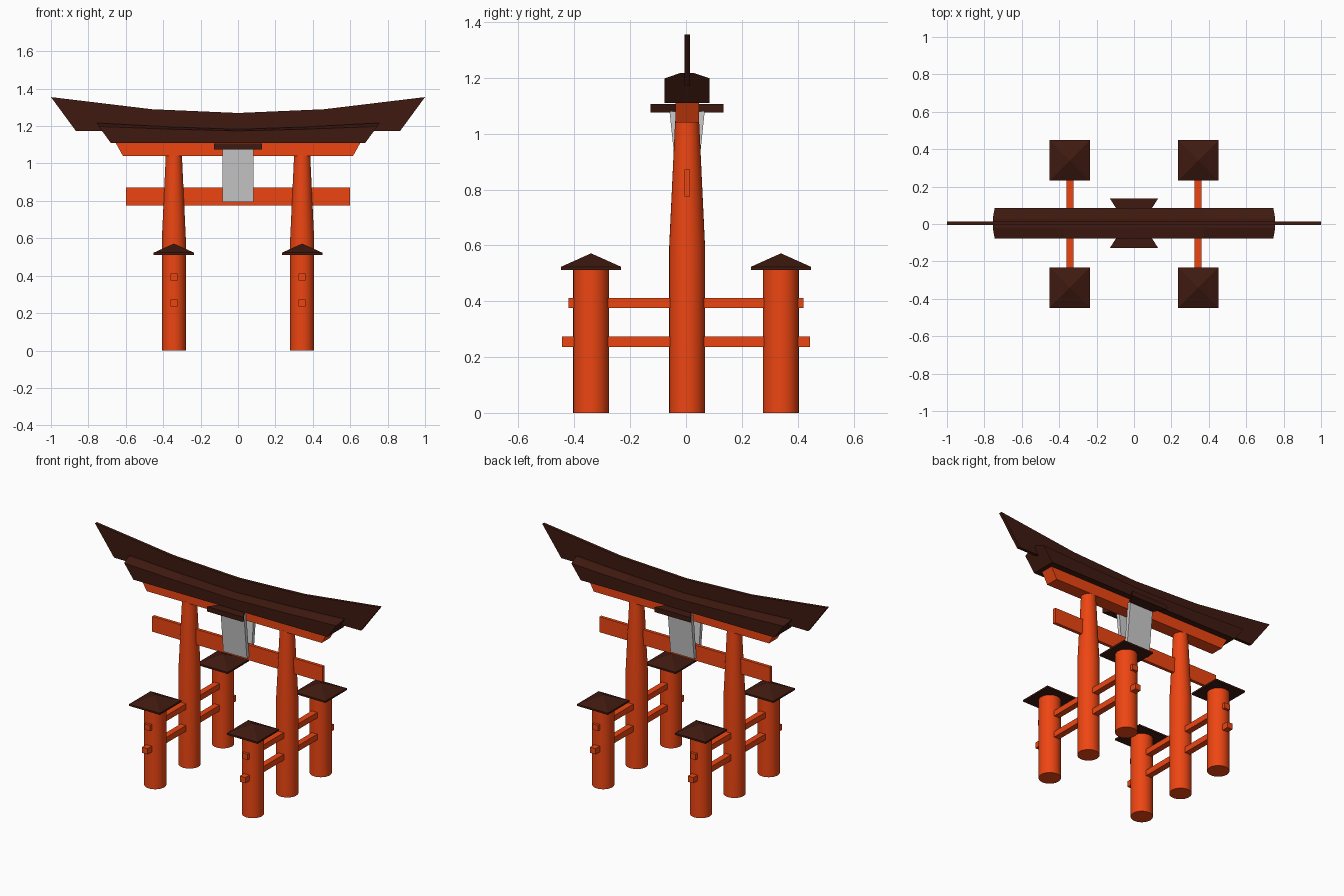
import bpy, math

if "Cube" in bpy.data.objects:
    bpy.data.objects.remove(bpy.data.objects["Cube"])

Y0 = 0.004   # depth centre of the main gate
PX = 0.343   # pillar offset in x
PY = 0.34    # support pillar offset in y


def material(name, rgb):
    m = bpy.data.materials.new(name)
    m.diffuse_color = (*rgb, 1)
    m.use_nodes = True
    m.node_tree.nodes["Principled BSDF"].inputs["Base Color"].default_value = m.diffuse_color
    return m


ORANGE = material("vermilion", (0.85, 0.06, 0.006))
DARK = material("dark_roof", (0.05, 0.010, 0.005))


def loft(name, sections, mat=None, smooth=False):
    """Skin a stack of equal-length closed sections and cap both ends."""
    n = len(sections[0])
    verts = [p for s in sections for p in s]
    faces = [list(range(n))[::-1], [len(verts) - n + i for i in range(n)]]
    for k in range(len(sections) - 1):
        a, b = k * n, (k + 1) * n
        faces += [[a + i, a + (i + 1) % n, b + (i + 1) % n, b + i] for i in range(n)]
    me = bpy.data.meshes.new(name)
    me.from_pydata(verts, [], faces)
    ob = bpy.data.objects.new(name, me)
    bpy.context.collection.objects.link(ob)
    if mat:
        me.materials.append(mat)
    bpy.ops.object.select_all(action='DESELECT')
    ob.select_set(True)
    bpy.context.view_layer.objects.active = ob
    bpy.ops.object.mode_set(mode='EDIT')
    bpy.ops.mesh.select_all(action='SELECT')
    bpy.ops.mesh.normals_make_consistent(inside=False)
    bpy.ops.object.mode_set(mode='OBJECT')
    if smooth:
        bpy.ops.object.shade_smooth_by_angle(angle=math.radians(30))
    return ob


def rect(cx, cy, hx, hy, z):
    return [(cx + sx * hx, cy + sy * hy, z) for sx, sy in ((-1, -1), (1, -1), (1, 1), (-1, 1))]


def box(name, cx, cy, hx, hy, z0, z1, mat, top_hx=None):
    return loft(name, [rect(cx, cy, hx, hy, z0), rect(cx, cy, top_hx or hx, hy, z1)], mat)


def pillar(name, cx, cy, rings):
    n = 32
    loft(name, [[(cx + r * math.cos(2 * math.pi * i / n), cy + r * math.sin(2 * math.pi * i / n), z)
                 for i in range(n)] for r, z in rings], ORANGE, True)


for side, sx in (("left", -1), ("right", 1)):
    x = sx * PX
    # main pillar, tapered above mid height
    pillar(f"main_pillar_{side}", x, Y0, [(0.064, 0), (0.064, 0.6), (0.043, 1.045)])
    # support pillars with pyramid caps
    for end, sy in (("front", -1), ("back", 1)):
        y = sy * PY
        pillar(f"support_pillar_{end}_{side}", x, y, [(0.064, 0), (0.064, 0.515)])
        loft(f"support_cap_{end}_{side}",
             [rect(x, y, 0.108, 0.108, 0.512), rect(x, y, 0.108, 0.108, 0.523),
              rect(x, y, 0.001, 0.001, 0.571)], DARK)
    # rails tying the support pillars to the main pillar
    box(f"lower_rail_{side}", x, 0, 0.019, 0.444, 0.236, 0.273, ORANGE)
    box(f"upper_rail_{side}", x, 0, 0.019, 0.42, 0.375, 0.411, ORANGE)

# tie beam and upper beam with slanted ends
box("tie_beam", 0, Y0, 0.598, 0.010, 0.775, 0.872, ORANGE)
box("upper_beam", 0, Y0, 0.615, 0.042, 1.04, 1.112, ORANGE, top_hx=0.655)

# lower roof: ridged section, ends slanted outward, top curving up
sections = []
for t in (-1, -0.5, 0, 0.5, 1):
    e = abs(t) ** 1.3
    eave, ridge = 1.174 + 0.024 * e, 1.183 + 0.034 * e
    sections.append([(t * 0.68, Y0 - 0.081, 1.11), (t * 0.68, Y0 + 0.081, 1.11),
                     (t * 0.745, Y0 + 0.081, eave), (t * 0.755, Y0 + 0.025, ridge),
                     (t * 0.755, Y0 - 0.025, ridge), (t * 0.745, Y0 - 0.081, eave)])
loft("lower_roof", sections, DARK)

# thin upswept top ridge
top = [(-1, 1.355), (-0.46, 1.29), (0, 1.27), (0.46, 1.29), (1, 1.355)]
bottom = [(-0.866, 1.173), (-0.43, 1.173), (0, 1.173), (0.43, 1.173), (0.866, 1.173)]
loft("top_ridge", [[(bx, Y0 - 0.010, bz), (bx, Y0 + 0.010, bz),
                    (tx, Y0 + 0.010, tz), (tx, Y0 - 0.010, tz)]
                   for (tx, tz), (bx, bz) in zip(top, bottom)], DARK)

# tilted plaques and their flared hoods, front and back
for end, s in (("front", -1), ("back", 1)):
    loft(f"plaque_{end}", [rect(0, Y0 + s * 0.022, 0.083, 0.011, 0.795),
                           rect(0, Y0 + s * 0.051, 0.083, 0.012, 1.08)])
    loft(f"plaque_hood_{end}",
         [[(-0.07, Y0 + s * 0.04, z), (0.07, Y0 + s * 0.04, z),
           (0.128, Y0 + s * 0.131, z), (-0.128, Y0 + s * 0.131, z)] for z in (1.075, 1.106)], DARK)
